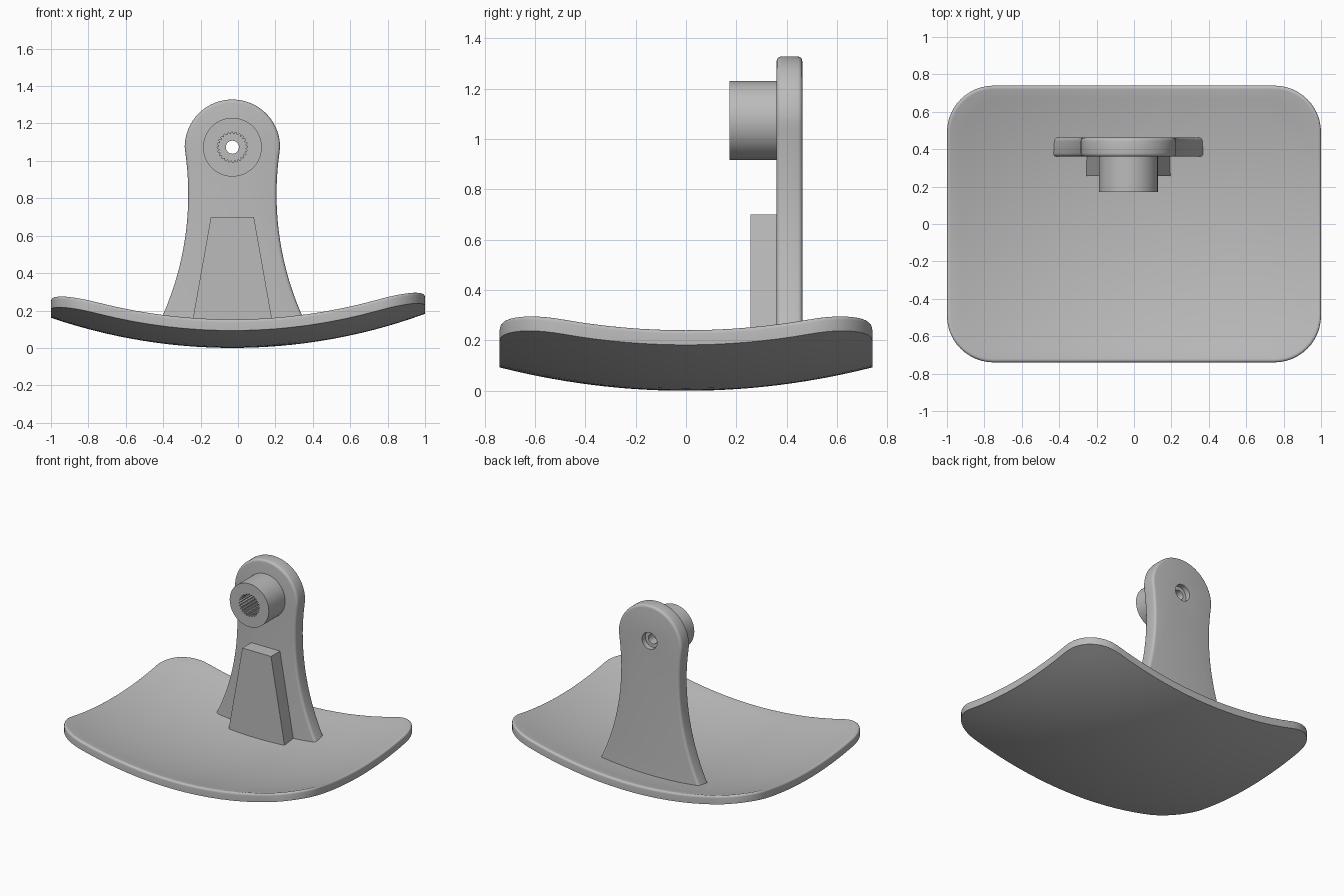
import bpy, bmesh, math

if "Cube" in bpy.data.objects:
    bpy.data.objects.remove(bpy.data.objects["Cube"])

CX = -0.03          # centre line of the arm, hub and dish
HUB_Z = 1.073       # pivot height
grey = bpy.data.materials.new("light_grey")
grey.diffuse_color = (0.5, 0.5, 0.5, 1)
grey.use_nodes = True
grey.node_tree.nodes["Principled BSDF"].inputs["Base Color"].default_value = grey.diffuse_color


def make(name, bm):
    bmesh.ops.recalc_face_normals(bm, faces=bm.faces)
    mesh = bpy.data.meshes.new(name)
    bm.to_mesh(mesh)
    bm.free()
    ob = bpy.data.objects.new(name, mesh)
    bpy.context.collection.objects.link(ob)
    mesh.materials.append(grey)
    return ob


def prism(name, pts, y0, y1):
    """Extrude an x-z outline from y0 to y1."""
    bm = bmesh.new()
    a = [bm.verts.new((x, y0, z)) for x, z in pts]
    b = [bm.verts.new((x, y1, z)) for x, z in pts]
    bm.faces.new(a)
    bm.faces.new(b)
    for i in range(len(a)):
        j = (i + 1) % len(a)
        bm.faces.new((a[i], a[j], b[j], b[i]))
    return make(name, bm)


def circle(r, n=64):
    return [(CX + r * math.cos(2 * math.pi * i / n),
             HUB_Z + r * math.sin(2 * math.pi * i / n)) for i in range(n)]


def select(ob):
    bpy.ops.object.select_all(action='DESELECT')
    ob.select_set(True)
    bpy.context.view_layer.objects.active = ob


def cut(ob, cutter):
    mod = ob.modifiers.new("cut", 'BOOLEAN')
    mod.object = cutter
    mod.solver = 'EXACT'
    select(ob)
    bpy.ops.object.modifier_apply(modifier=mod.name)
    bpy.data.objects.remove(cutter)


def smooth(ob):
    select(ob)
    bpy.ops.object.shade_smooth_by_angle(angle=math.radians(30))


# Dished plate: rounded rectangle following a sphere, top edge filleted
R, THICK, FILLET = 3.0, 0.064, 0.02


def dish(x, y):
    return R - math.sqrt(R * R - (x - CX) ** 2 - y * y)


def outline(inset):
    hx, hy, r = 1.0, 0.74, 0.25
    pts = []
    for k, (sx, sy) in enumerate([(1, 1), (-1, 1), (-1, -1), (1, -1)]):
        for i in range(13):
            a = math.pi / 2 * (k + i / 12)
            pts.append((sx * (hx - r) + (r - inset) * math.cos(a),
                        sy * (hy - r) + (r - inset) * math.sin(a)))
        # straight run to the next corner
        x0, y0 = pts[-1]
        nx, ny = [(-1, 1), (-1, -1), (1, -1), (1, 1)][k]
        a = math.pi / 2 * (k + 1)
        x1 = nx * (hx - r) + (r - inset) * math.cos(a)
        y1 = ny * (hy - r) + (r - inset) * math.sin(a)
        pts += [(x0 + (x1 - x0) * t / 16, y0 + (y1 - y0) * t / 16) for t in range(1, 16)]
    return pts


bm = bmesh.new()
rings = []


def ring(inset, scale, lift):
    pts = [(x * scale, y * scale) for x, y in outline(inset)]
    rings.append([bm.verts.new((x, y, dish(x, y) + lift)) for x, y in pts])


STEPS = 14
for i in range(1, STEPS + 1):                 # underside
    ring(0, i / STEPS, 0)
for i in range(6):                            # rim and fillet
    a = math.pi / 2 * i / 5
    ring(FILLET * (1 - math.cos(a)), 1, THICK - FILLET * (1 - math.sin(a)))
for i in range(STEPS - 1, 0, -1):             # upper side
    ring(FILLET, i / STEPS, THICK)
for a, b in zip(rings, rings[1:]):
    for i in range(len(a)):
        j = (i + 1) % len(a)
        bm.faces.new((a[i], a[j], b[j], b[i]))
for loop, lift in ((rings[0], 0), (rings[-1], THICK)):
    mid = bm.verts.new((0, 0, dish(0, 0) + lift))
    for i in range(len(loop)):
        bm.faces.new((loop[i], loop[(i + 1) % len(loop)], mid))
smooth(make("dished_plate", bm))

# Upright arm: round head, concave flanks flaring to the plate
HEAD = 0.255
half = []
for i in range(25):
    z = 0.07 + (1.035 - 0.07) * i / 24
    half.append((0.236 + 1.6 - math.sqrt(1.6 ** 2 - (z - 0.82) ** 2), z))
for i in range(24):
    a = math.pi / 2 * i / 24
    half.append((HEAD * math.cos(a), HUB_Z + HEAD * math.sin(a)))
profile = [(CX + w, z) for w, z in half] + [(CX, HUB_Z + HEAD)]
profile += [(CX - w, z) for w, z in reversed(half)]
arm = prism("upright_arm", profile, 0.36, 0.462)
bev = arm.modifiers.new("round", 'BEVEL')
bev.width, bev.segments = 0.018, 4
bev.limit_method, bev.angle_limit = 'ANGLE', math.radians(40)
select(arm)
bpy.ops.object.modifier_apply(modifier=bev.name)
cut(arm, prism("screw_hole", circle(0.035, 32), 0.3, 0.6))
cut(arm, prism("counterbore", circle(0.06, 48), 0.425, 0.6))
smooth(arm)

# Hub with a splined bore
hub = prism("hub", circle(0.157, 96), 0.172, 0.365)
teeth = []
for i in range(96):
    r = 0.081 if i % 4 < 2 else 0.071
    a = 2 * math.pi * i / 96
    teeth.append((CX + r * math.cos(a), HUB_Z + r * math.sin(a)))
cut(hub, prism("spline_cutter", teeth, 0.1, 0.5))
smooth(hub)

# Tapered stiffening rib in front of the arm
prism("rib", [(CX - 0.23, 0.05), (CX + 0.23, 0.05),
              (CX + 0.115, 0.70), (CX - 0.115, 0.70)], 0.257, 0.365)
